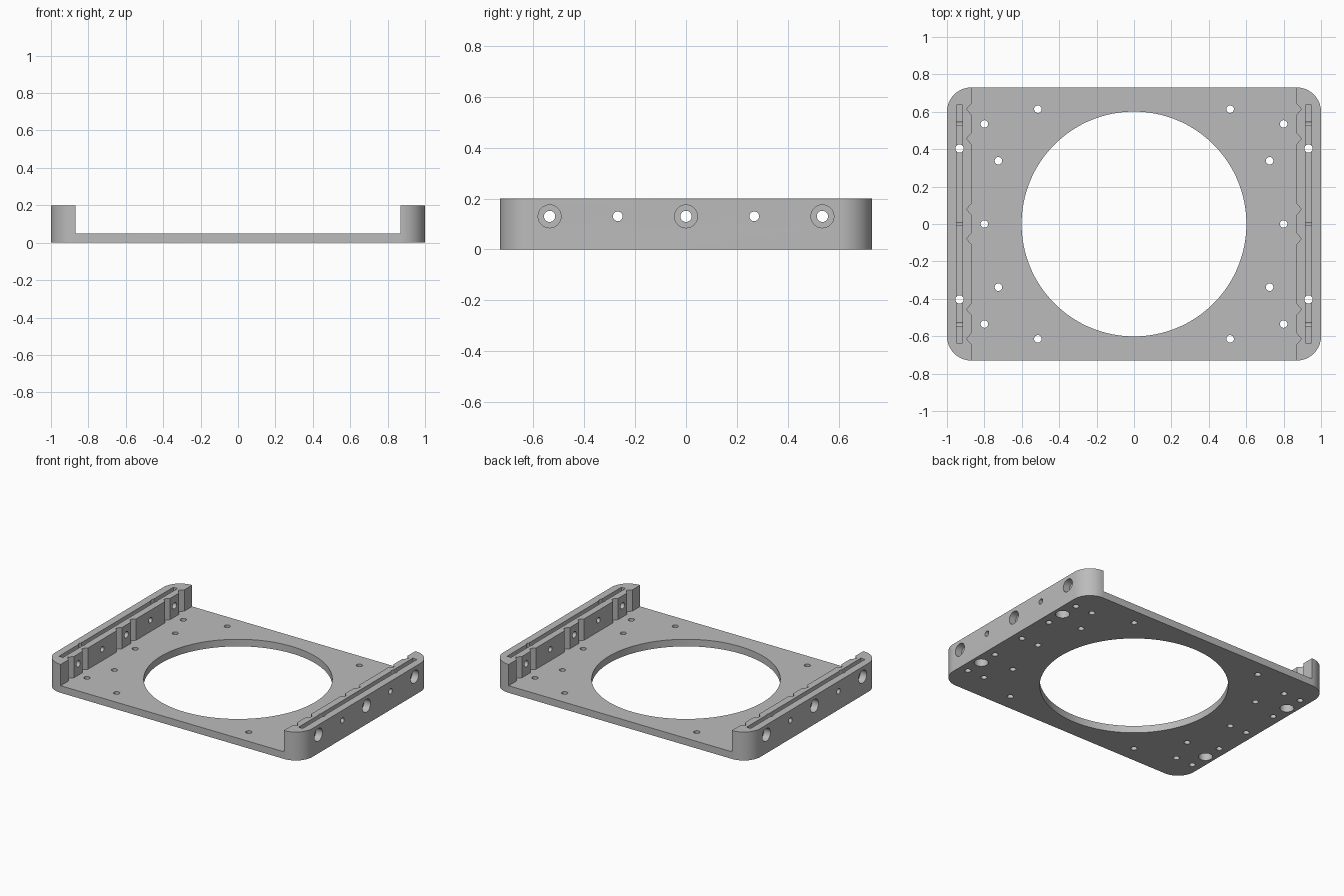
import bpy, bmesh, math
from mathutils import Matrix, Vector

old = bpy.data.objects.get("Cube")
if old:
    bpy.data.objects.remove(old, do_unlink=True)

HX, HY = 1.0, 0.73            # half length and half width
PLATE, TOP = 0.05, 0.2        # plate thickness, rail height
INNER, RAIL = 0.868, 0.933    # rail inner face, rail centre line
BORE_Z = 0.13                 # height of the side bores
PITCH = 0.535                 # spacing of the side bores

grey = bpy.data.materials.new("plain grey")
grey.use_nodes = True
colour = (0.5, 0.5, 0.5, 1)
grey.diffuse_color = colour
grey.node_tree.nodes["Principled BSDF"].inputs["Base Color"].default_value = colour


def make_object(name, bm):
    bmesh.ops.recalc_face_normals(bm, faces=bm.faces)
    mesh = bpy.data.meshes.new(name)
    bm.to_mesh(mesh)
    bm.free()
    mesh.materials.append(grey)
    obj = bpy.data.objects.new(name, mesh)
    bpy.context.collection.objects.link(obj)
    return obj


def prism(bm, outline, z0, z1):
    """Extrude a flat outline from z0 to z1."""
    face = bm.faces.new([bm.verts.new((x, y, z0)) for x, y in outline])
    side = bmesh.ops.extrude_face_region(bm, geom=[face])
    moved = [v for v in side["geom"] if isinstance(v, bmesh.types.BMVert)]
    bmesh.ops.translate(bm, verts=moved, vec=(0, 0, z1 - z0))


def drill(bm, start, end, radius, segments=32):
    """Add a capped cylinder from start to end."""
    a, b = Vector(start), Vector(end)
    turn = (b - a).to_track_quat('Z', 'Y').to_matrix().to_4x4()
    bmesh.ops.create_cone(bm, cap_ends=True, segments=segments, radius1=radius,
                          radius2=radius, depth=(b - a).length,
                          matrix=Matrix.Translation((a + b) / 2) @ turn)


# Block with rounded vertical corners
R, STEPS = 0.13, 16
block = []
for i, (sx, sy) in enumerate([(1, 1), (-1, 1), (-1, -1), (1, -1)]):
    for k in range(STEPS + 1):
        a = math.pi / 2 * (i + k / STEPS)
        block.append((sx * (HX - R) + R * math.cos(a), sy * (HY - R) + R * math.sin(a)))
bm = bmesh.new()
prism(bm, block, 0, TOP)
frame = make_object("mounting_frame", bm)

cutters = []

# Channel between the rails, with V grooves on both sides of each bore
edge = [(INNER, -1)]
for y in (-PITCH, 0, PITCH):
    for groove in (y - 0.079, y + 0.079):
        edge += [(INNER, groove - 0.03), (INNER + 0.028, groove), (INNER, groove + 0.03)]
edge.append((INNER, 1))
bm = bmesh.new()
prism(bm, edge + [(-x, y) for x, y in reversed(edge)], PLATE, 1)
cutters.append(make_object("channel_cutter", bm))

# Large round opening
bm = bmesh.new()
drill(bm, (0, 0, -0.1), (0, 0, 0.1), 0.601, 128)
cutters.append(make_object("opening_cutter", bm))

slots, holes, bores, sinks = (bmesh.new() for _ in range(4))
for s in (-1, 1):
    # Long slot in the rail top
    prism(slots, [(s * x, y) for x, y in
                  [(0.916, -0.635), (0.948, -0.635), (0.948, 0.635), (0.916, 0.635)]], 0.15, 0.3)
    # Plate holes
    for x, y in [(0.8, 0), (0.8, PITCH), (0.8, -PITCH), (0.725, 0.338),
                 (0.725, -0.338), (0.514, 0.614), (0.514, -0.614)]:
        drill(holes, (s * x, y, -0.1), (s * x, y, 0.1), 0.02)
    # Blind holes under the rail
    for i in range(-2, 3):
        y = i * PITCH / 2
        drill(holes, (s * RAIL, y, -0.1), (s * RAIL, y, 0.08), 0.02)
        # Side bores through the rail, every second one with a wide mouth
        drill(bores, (s * 0.8, y, BORE_Z), (s * 1.1, y, BORE_Z), 0.019 if i % 2 else 0.022)
        if i % 2 == 0:
            drill(sinks, (s * 0.95, y, BORE_Z), (s * 1.1, y, BORE_Z), 0.045)
    # Vertical screw holes with a wide mouth below
    for y in (-0.403, 0.403):
        drill(holes, (s * RAIL, y, -0.1), (s * RAIL, y, 0.3), 0.022)
        drill(sinks, (s * RAIL, y, -0.1), (s * RAIL, y, 0.06), 0.045)
for name, bm in [("slot_cutter", slots), ("hole_cutter", holes),
                 ("bore_cutter", bores), ("mouth_cutter", sinks)]:
    cutters.append(make_object(name, bm))

# Cut everything out of the block
bpy.ops.object.select_all(action='DESELECT')
bpy.context.view_layer.objects.active = frame
frame.select_set(True)
for cutter in cutters:
    cutter.hide_render = True
    mod = frame.modifiers.new(cutter.name, 'BOOLEAN')
    mod.operation = 'DIFFERENCE'
    mod.solver = 'EXACT'
    mod.object = cutter
    bpy.ops.object.modifier_apply(modifier=mod.name)
    bpy.data.objects.remove(cutter, do_unlink=True)

bpy.ops.object.shade_smooth_by_angle(angle=math.radians(30))
